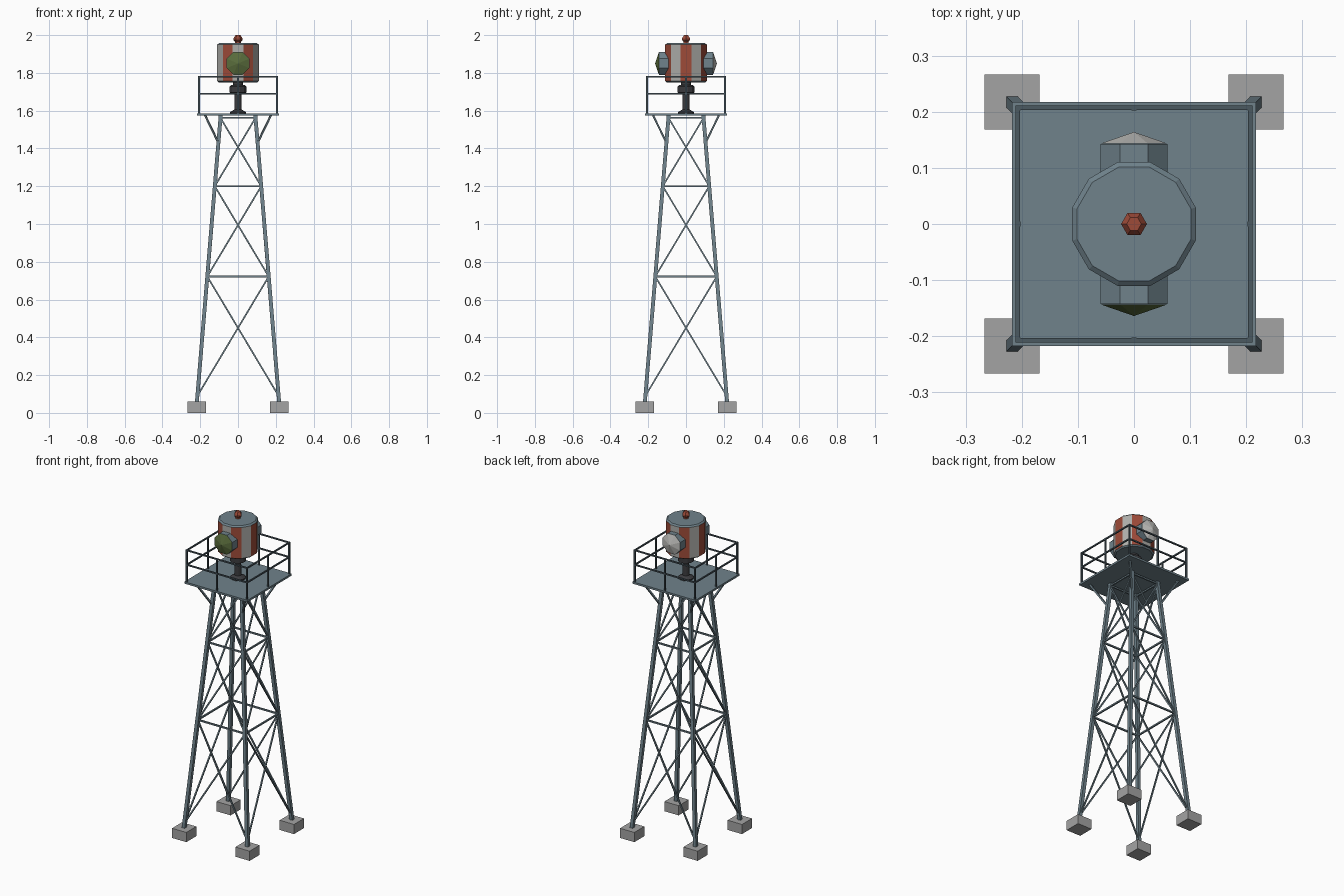
import bpy, bmesh, math
from mathutils import Vector, Matrix

if "Cube" in bpy.data.objects:
    bpy.data.objects.remove(bpy.data.objects["Cube"])


def material(name, rgb):
    m = bpy.data.materials.new(name)
    m.diffuse_color = (*rgb, 1)
    m.use_nodes = True
    m.node_tree.nodes["Principled BSDF"].inputs["Base Color"].default_value = m.diffuse_color
    return m


STEEL = material("blue grey steel", (0.16, 0.225, 0.26))
RAIL = material("dark rail steel", (0.07, 0.10, 0.12))
CONCRETE = material("concrete", (0.37, 0.37, 0.37))
RED = material("brick red", (0.34, 0.07, 0.04))
PALE = material("pale grey", (0.42, 0.42, 0.40))
DARK = material("dark iron", (0.045, 0.045, 0.05))
GREEN = material("green glass", (0.10, 0.15, 0.045))
WHITE = material("clear glass", (0.52, 0.52, 0.50))


def finish(name, bm, *mats):
    bmesh.ops.recalc_face_normals(bm, faces=bm.faces)
    me = bpy.data.meshes.new(name)
    bm.to_mesh(me)
    bm.free()
    for m in mats:
        me.materials.append(m)
    ob = bpy.data.objects.new(name, me)
    bpy.context.collection.objects.link(ob)
    return ob


def add_box(bm, centre, size):
    bmesh.ops.create_cube(bm, size=1, matrix=Matrix.Translation(centre) @ Matrix.Diagonal((*size, 1)))


def add_beam(bm, a, b, w):
    """Square bar between two points, sides kept parallel to the world axes."""
    a, b = Vector(a), Vector(b)
    d = b - a
    z = d.normalized()
    x = Vector((1, 0, 0)) if abs(z.x) < 0.8 else Vector((0, 1, 0))
    y = z.cross(x).normalized()
    x = y.cross(z)
    rot = Matrix((x, y, z)).transposed().to_4x4()
    bmesh.ops.create_cube(bm, size=1, matrix=Matrix.Translation((a + b) / 2) @ rot
                          @ Matrix.Diagonal((w, w, d.length, 1)))


def lathe(bm, profile, sides, offset=0.0):
    """Stack of (radius, z) rings with capped ends; radius 0 makes an apex."""
    rings = []
    for r, z in profile:
        n = sides if r > 0 else 1
        rings.append([bm.verts.new((r * math.cos(offset + i * math.tau / sides),
                                    r * math.sin(offset + i * math.tau / sides), z))
                      for i in range(n)])
    for lo, hi in zip(rings, rings[1:]):
        for i in range(sides):
            j = (i + 1) % sides
            if len(hi) == 1:
                bm.faces.new((lo[i], lo[j], hi[0]))
            else:
                bm.faces.new((lo[i], lo[j], hi[j], hi[i]))
    for ring in (rings[0], rings[-1]):
        if len(ring) > 2:
            bm.faces.new(ring)


CORNERS = [(-1, -1), (1, -1), (1, 1), (-1, 1)]
SIDES = list(zip(CORNERS, CORNERS[1:] + CORNERS[:1]))


def leg_point(c, z):
    r = 0.2175 - (z - 0.06) * 0.083
    return (c[0] * r, c[1] * r, z)


# Concrete footings
bm = bmesh.new()
for sx, sy in CORNERS:
    add_box(bm, (sx * 0.2175, sy * 0.2175, 0.03), (0.098, 0.098, 0.06))
finish("footings", bm, CONCRETE)

# Four tapering legs
bm = bmesh.new()
for c in CORNERS:
    add_beam(bm, leg_point(c, 0.055), leg_point(c, 1.575), 0.02)
finish("legs", bm, STEEL)

# Cross braces and horizontal ties on every side
braces, ties = bmesh.new(), bmesh.new()
levels = [0.09, 0.722, 1.2, 1.562]
for a, b in SIDES:
    for lo, hi in zip(levels, levels[1:]):
        add_beam(braces, leg_point(a, lo), leg_point(b, hi), 0.008)
        add_beam(braces, leg_point(b, lo), leg_point(a, hi), 0.008)
        add_beam(ties, leg_point(a, hi), leg_point(b, hi), 0.009)
finish("cross_braces", braces, STEEL)
finish("horizontal_ties", ties, STEEL)

# Platform and its corner struts
bm = bmesh.new()
add_box(bm, (0, 0, 1.58), (0.434, 0.434, 0.012))
finish("platform", bm, STEEL)
bm = bmesh.new()
for c in CORNERS:
    add_beam(bm, leg_point(c, 1.43), (c[0] * 0.175, c[1] * 0.175, 1.577), 0.01)
finish("platform_struts", bm, STEEL)

# Railing: corner and middle posts, two rails
bm = bmesh.new()
R = 0.207
for a, b in SIDES:
    mid = ((a[0] + b[0]) / 2, (a[1] + b[1]) / 2)
    for p in (a, mid):
        add_beam(bm, (p[0] * R, p[1] * R, 1.58), (p[0] * R, p[1] * R, 1.784), 0.009)
    for z in (1.69, 1.78):
        add_beam(bm, (a[0] * R, a[1] * R, z), (b[0] * R, b[1] * R, z), 0.008)
finish("railing", bm, RAIL)

# Pedestal with flared foot and collar
bm = bmesh.new()
lathe(bm, [(0.045, 1.585), (0.045, 1.592), (0.02, 1.606), (0.018, 1.69), (0.046, 1.695),
           (0.046, 1.728), (0.038, 1.735), (0.028, 1.736), (0.028, 1.752)], 12, math.radians(15))
finish("pedestal", bm, DARK)

# Striped lamp drum with chamfered plain caps
bm = bmesh.new()
lathe(bm, [(0.105, 1.75), (0.114, 1.757), (0.114, 1.949), (0.105, 1.957)], 12, math.radians(15))
bm.normal_update()
bmesh.ops.recalc_face_normals(bm, faces=bm.faces)
for f in bm.faces:
    if abs(f.normal.z) < 0.1:
        step = round(math.atan2(f.normal.y, f.normal.x) / math.radians(30))
        f.material_index = 1 if step % 2 == 0 else 2
finish("lamp_drum", bm, STEEL, RED, PALE)

# Lamp housings and faceted lenses, front and back
for name, turn, glass in (("front", 90, GREEN), ("back", -90, WHITE)):
    place = Matrix.Translation((0, 0, 1.85)) @ Matrix.Rotation(math.radians(turn), 4, 'X')
    bm = bmesh.new()
    lathe(bm, [(0.065, 0.08), (0.065, 0.143)], 8, math.radians(22.5))
    finish(name + "_lamp_housing", bm, STEEL).matrix_world = place
    bm = bmesh.new()
    lathe(bm, [(0.064, 0.1435), (0, 0.164)], 8, math.radians(22.5))
    finish(name + "_lens", bm, glass).matrix_world = place

# Small beacon on top
bm = bmesh.new()
lathe(bm, [(0.016, 1.955), (0.016, 1.966), (0.023, 1.973), (0.023, 1.984), (0.013, 2.0)], 6)
finish("top_beacon", bm, RED)
